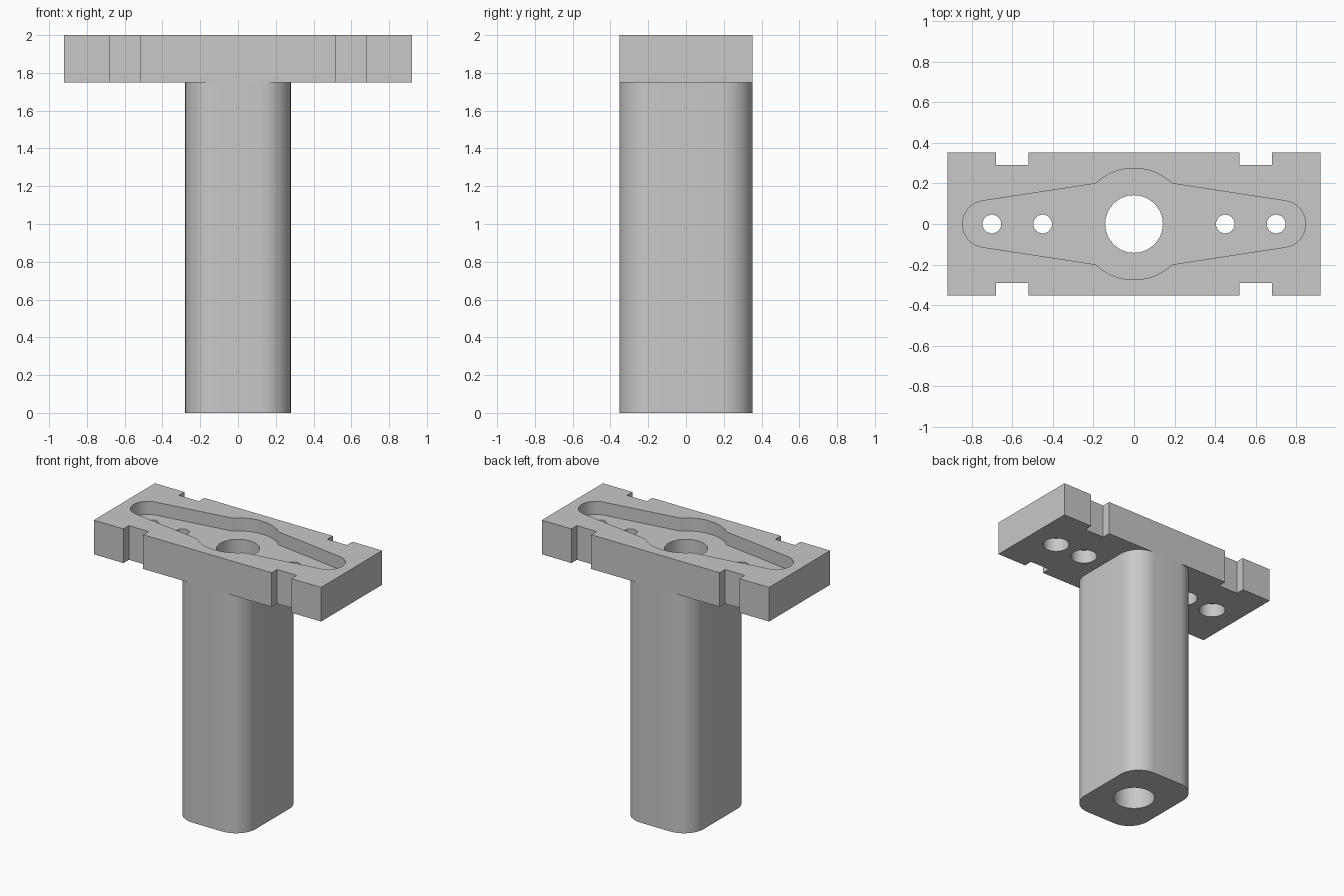
import bpy, bmesh
from math import cos, sin, pi, radians, atan2

if "Cube" in bpy.data.objects:
    bpy.data.objects.remove(bpy.data.objects["Cube"], do_unlink=True)

# One plain grey material
grey = bpy.data.materials.new("plain grey")
grey.use_nodes = True
COLOR = (0.58, 0.58, 0.58, 1)
grey.diffuse_color = COLOR
bsdf = next(n for n in grey.node_tree.nodes if n.type == 'BSDF_PRINCIPLED')
bsdf.inputs["Base Color"].default_value = COLOR

HALF_X, HALF_Y = 0.92, 0.353
PLATE_Z, TOP_Z = 1.75, 2.0
FLOOR_Z = 1.905
BORE_R = 0.142


def arc(cx, cy, r, start, end, steps):
    """Points along a circular arc, angles in radians."""
    return [(cx + r * cos(start + (end - start) * i / steps),
             cy + r * sin(start + (end - start) * i / steps))
            for i in range(steps + 1)]


def circle(cx, cy, r, steps=48):
    return arc(cx, cy, r, 0, 2 * pi, steps)[:-1]


def mirror_quarter(points):
    """Complete a counter-clockwise quarter outline (+x to +y) on all sides."""
    half = points + [(-x, y) for x, y in reversed(points)]
    full = half + [(-x, -y) for x, y in half]
    return [p for i, p in enumerate(full)
            if abs(p[0] - full[i - 1][0]) + abs(p[1] - full[i - 1][1]) > 1e-5]


def prism(name, outline, z0, z1):
    """Extrude a flat outline from z0 to z1."""
    bm = bmesh.new()
    face = bm.faces.new([bm.verts.new((x, y, z0)) for x, y in outline])
    ext = bmesh.ops.extrude_face_region(bm, geom=[face])
    top = [v for v in ext["geom"] if isinstance(v, bmesh.types.BMVert)]
    bmesh.ops.translate(bm, verts=top, vec=(0, 0, z1 - z0))
    bmesh.ops.recalc_face_normals(bm, faces=bm.faces)
    mesh = bpy.data.meshes.new(name)
    bm.to_mesh(mesh)
    bm.free()
    mesh.materials.append(grey)
    obj = bpy.data.objects.new(name, mesh)
    bpy.context.collection.objects.link(obj)
    return obj


def activate(obj):
    bpy.ops.object.select_all(action='DESELECT')
    obj.select_set(True)
    bpy.context.view_layer.objects.active = obj


def cut(obj, outline, z0, z1):
    """Remove a prism from obj."""
    cutter = prism("cutter", outline, z0, z1)
    cutter.hide_render = True
    mod = obj.modifiers.new("cut", 'BOOLEAN')
    mod.operation = 'DIFFERENCE'
    mod.solver = 'EXACT'
    mod.object = cutter
    activate(obj)
    bpy.ops.object.modifier_apply(modifier=mod.name)
    bpy.data.objects.remove(cutter, do_unlink=True)


# Top plate with four edge notches
plate = prism("top_plate", mirror_quarter([
    (HALF_X, HALF_Y), (0.68, HALF_Y), (0.68, 0.29),
    (0.52, 0.29), (0.52, HALF_Y)]), PLATE_Z, TOP_Z)

# Tapered pocket with rounded ends and a round middle
tip = arc(0.73, 0, 0.115, 0, radians(82), 8)
bulge_start = atan2(0.2, 0.19)
bulge = arc(0, 0, 0.275, bulge_start, pi / 2 - 0.12, 4)
cut(plate, mirror_quarter(tip + bulge), FLOOR_Z, TOP_Z + 0.1)

# Screw holes, wider from below
for x in (-0.70, -0.45, 0.45, 0.70):
    cut(plate, circle(x, 0, 0.046, 32), PLATE_Z - 0.1, TOP_Z + 0.1)
    cut(plate, circle(x, 0, 0.09, 32), PLATE_Z - 0.1, PLATE_Z + 0.1)

# Rounded stem under the plate
stem = prism("stem", mirror_quarter(
    arc(0.12, HALF_Y - 0.16, 0.16, 0, pi / 2, 10)), 0, PLATE_Z)

# Central bore through both parts
for part in (plate, stem):
    cut(part, circle(0, 0, BORE_R), -0.1, TOP_Z + 0.1)
    activate(part)
    bpy.ops.object.shade_smooth_by_angle(angle=radians(30))
